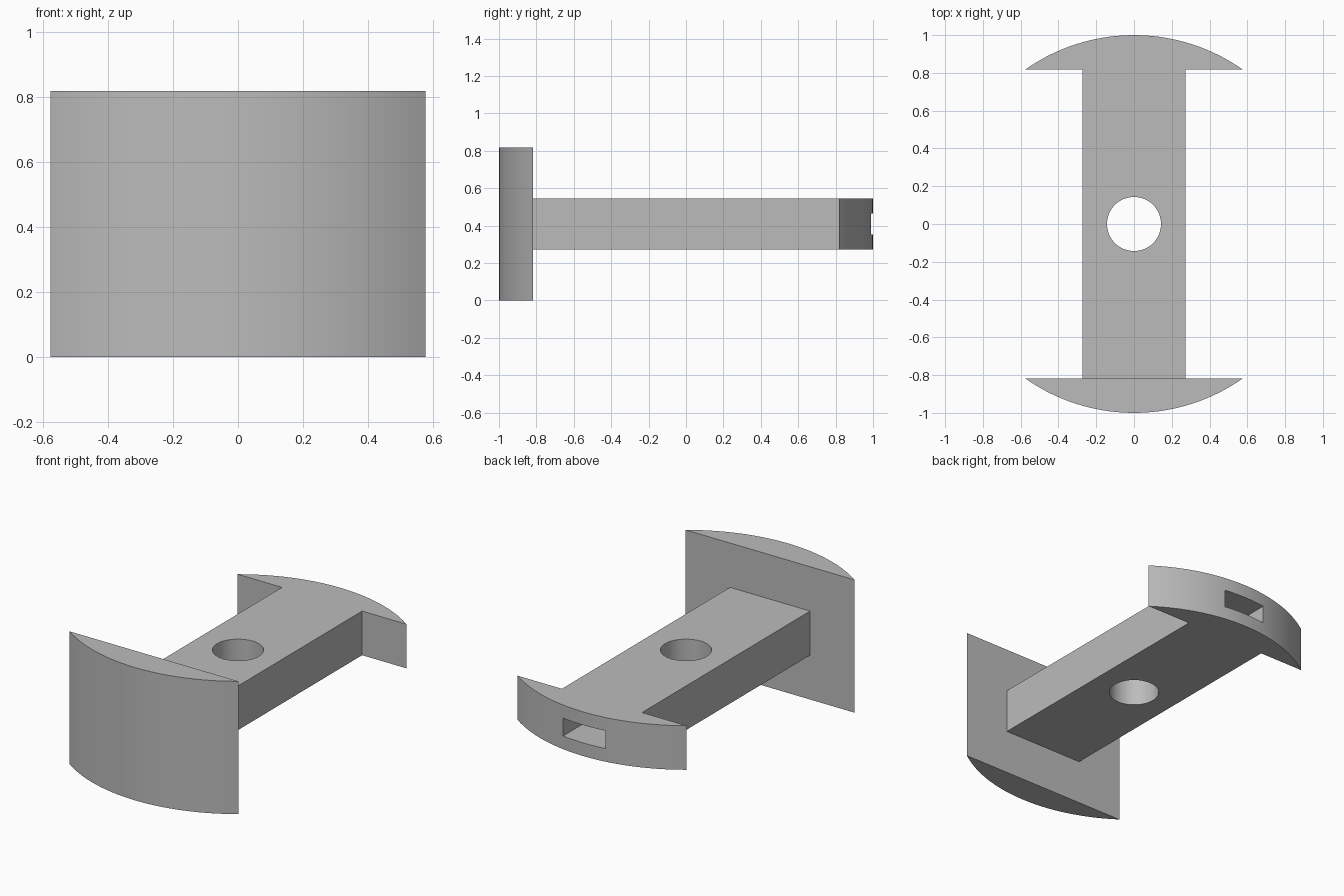
import bpy, bmesh, math
from mathutils import Matrix

cube = bpy.data.objects.get("Cube")
if cube:
    bpy.data.objects.remove(cube, do_unlink=True)

RADIUS, CHORD_Y = 1.0, 0.818
BAR_LOW, BAR_HIGH = 0.273, 0.545
MID = (BAR_LOW + BAR_HIGH) / 2
HALF_BAR, HOLE = 0.273, 0.143

grey = bpy.data.materials.new("plain_grey")
grey.use_nodes = True
colour = (0.5, 0.5, 0.5, 1)
grey.diffuse_color = colour
grey.node_tree.nodes["Principled BSDF"].inputs["Base Color"].default_value = colour


def finish(name, bm):
    mesh = bpy.data.meshes.new(name)
    bmesh.ops.recalc_face_normals(bm, faces=bm.faces)
    bm.to_mesh(mesh)
    bm.free()
    mesh.materials.append(grey)
    obj = bpy.data.objects.new(name, mesh)
    bpy.context.collection.objects.link(obj)
    return obj


def extrude_profile(name, points, low, high):
    bm = bmesh.new()
    face = bm.faces.new([bm.verts.new((x, y, low)) for x, y in points])
    top = bmesh.ops.extrude_face_region(bm, geom=[face])["geom"]
    verts = [v for v in top if isinstance(v, bmesh.types.BMVert)]
    bmesh.ops.translate(bm, verts=verts, vec=(0, 0, high - low))
    return finish(name, bm)


def arc(side, steps=28):
    # Circle segment cut off by a straight chord
    half = math.acos(CHORD_Y / RADIUS)
    angles = [half * (2 * i / steps - 1) for i in range(steps + 1)]
    return [(RADIUS * math.sin(a), side * RADIUS * math.cos(a)) for a in angles]


def cut(target, cutter):
    mod = target.modifiers.new(cutter.name, "BOOLEAN")
    mod.operation = "DIFFERENCE"
    mod.solver = "EXACT"
    mod.object = cutter
    cutter.hide_render = True
    cutter.hide_set(True)
    cutter.display_type = "WIRE"


# Tall curved plate at the front
extrude_profile("front_plate", arc(-1), 0, 0.818)

# Connecting bar and low curved plate as one outline
outline = arc(1) + [(HALF_BAR, CHORD_Y), (HALF_BAR, -CHORD_Y),
                    (-HALF_BAR, -CHORD_Y), (-HALF_BAR, CHORD_Y)]
bar = extrude_profile("bar_and_back_plate", outline, BAR_LOW, BAR_HIGH)

# Vertical round hole through the middle
circle = [(HOLE * math.cos(math.tau * i / 64), HOLE * math.sin(math.tau * i / 64))
          for i in range(64)]
cut(bar, extrude_profile("hole_cutter", circle, 0, 1))

# Rectangular pocket in the back
bm = bmesh.new()
bmesh.ops.create_cube(bm, size=1, matrix=Matrix.Translation((0, 0.83, MID))
                      @ Matrix.Diagonal((0.29, 0.6, 0.11, 1)))
cut(bar, finish("slot_cutter", bm))

# Soft shading on the curved walls only
bpy.ops.object.select_all(action="DESELECT")
bar.select_set(True)
bpy.data.objects["front_plate"].select_set(True)
bpy.context.view_layer.objects.active = bar
bpy.ops.object.shade_smooth_by_angle(angle=math.radians(20))
